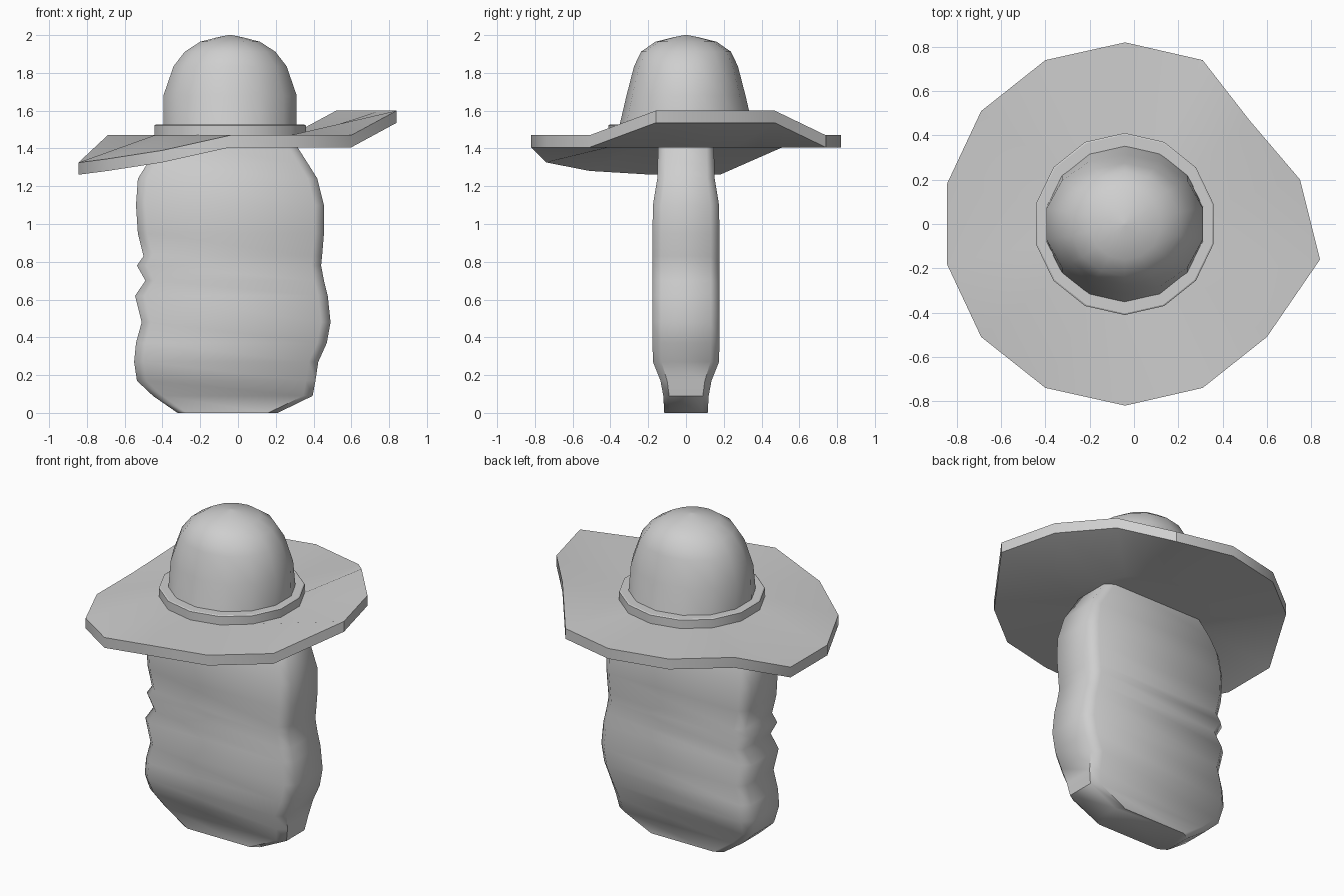
import bpy, bmesh, math

cube = bpy.data.objects.get("Cube")
if cube:
    bpy.data.objects.remove(cube, do_unlink=True)

SIDES = 14
CX = -0.042      # centre of the hat

grey = bpy.data.materials.new("plain grey")
grey.use_nodes = True
colour = (0.62, 0.62, 0.62, 1)
grey.diffuse_color = colour
for node in grey.node_tree.nodes:
    if node.type == 'BSDF_PRINCIPLED':
        node.inputs["Base Color"].default_value = colour


def loft(name, rings, angle):
    """Skin a stack of closed rings, cap both ends, smooth below the angle."""
    bm = bmesh.new()
    rows = [[bm.verts.new(p) for p in ring] for ring in rings]
    for low, high in zip(rows, rows[1:]):
        n = len(low)
        for i in range(n):
            j = (i + 1) % n
            bm.faces.new((low[i], low[j], high[j], high[i]))
    bm.faces.new(rows[0])
    bm.faces.new(rows[-1])
    bmesh.ops.remove_doubles(bm, verts=bm.verts, dist=0.0005)
    bmesh.ops.recalc_face_normals(bm, faces=bm.faces)
    mesh = bpy.data.meshes.new(name)
    bm.to_mesh(mesh)
    bm.free()
    mesh.materials.append(grey)
    mesh.shade_smooth()
    mesh.set_sharp_from_angle(angle=math.radians(angle))
    obj = bpy.data.objects.new(name, mesh)
    bpy.context.collection.objects.link(obj)
    return obj


def ring(rx, ry, z):
    """Clockwise polygon around the hat axis, starting at the back."""
    steps = [2 * math.pi * i / SIDES for i in range(SIDES)]
    return [(CX + rx * math.sin(a), ry * math.cos(a), z) for a in steps]


# body: bevelled slab, rows of (height, -x edge, +x edge, half depth)
body_rows = [
    (0.00, -0.32, 0.21, 0.115), (0.09, -0.45, 0.395, 0.12),
    (0.17, -0.535, 0.41, 0.135), (0.27, -0.55, 0.425, 0.175),
    (0.37, -0.54, 0.47, 0.177), (0.48, -0.51, 0.49, 0.177),
    (0.62, -0.545, 0.475, 0.177), (0.70, -0.49, 0.455, 0.177),
    (0.78, -0.535, 0.44, 0.177), (0.83, -0.50, 0.445, 0.177),
    (0.95, -0.53, 0.455, 0.177), (1.10, -0.54, 0.455, 0.175),
    (1.24, -0.53, 0.42, 0.152), (1.32, -0.48, 0.37, 0.15),
    (1.43, -0.38, 0.30, 0.148),
]


def slab_section(z, left, right, depth):
    side, inset = depth * 0.74, 0.05
    half = [(left, side), (left + inset, depth), (right - inset, depth), (right, side)]
    return ([(x, y, z) for x, y in half]
            + [(x, -y, z) for x, y in reversed(half)])


loft("body", [slab_section(*row) for row in body_rows], 50)

# hat brim: bent rim, clockwise from the back
rim = [
    (-0.04, 0.82, 1.47), (0.31, 0.74, 1.47), (0.52, 0.47, 1.6), (0.75, 0.2, 1.6),
    (0.84, -0.16, 1.6), (0.6, -0.51, 1.47), (0.31, -0.74, 1.47), (-0.04, -0.82, 1.47),
    (-0.4, -0.74, 1.39), (-0.69, -0.51, 1.345), (-0.845, -0.18, 1.325),
    (-0.845, 0.18, 1.325), (-0.69, 0.51, 1.47), (-0.4, 0.74, 1.47),
]
THICK = 0.064
rim_below = [(x, y, z - THICK) for x, y, z in rim]
loft("hat_brim", [ring(0.41, 0.41, 1.47 - THICK), rim_below, rim,
                  ring(0.41, 0.41, 1.47)], 30)

# hat band
loft("hat_band", [ring(0.411, 0.411, 1.46), ring(0.411, 0.411, 1.522),
                  ring(0.404, 0.404, 1.526)], 30)

# hat crown: rows of (x radius, y radius, height)
crown_rows = [
    (0.362, 0.362, 1.48), (0.362, 0.315, 1.68), (0.307, 0.275, 1.835),
    (0.246, 0.238, 1.912), (0.162, 0.162, 1.965), (0.07, 0.07, 1.988),
    (0.01, 0.01, 2.0),
]
loft("hat_crown", [ring(*row) for row in crown_rows], 40)
